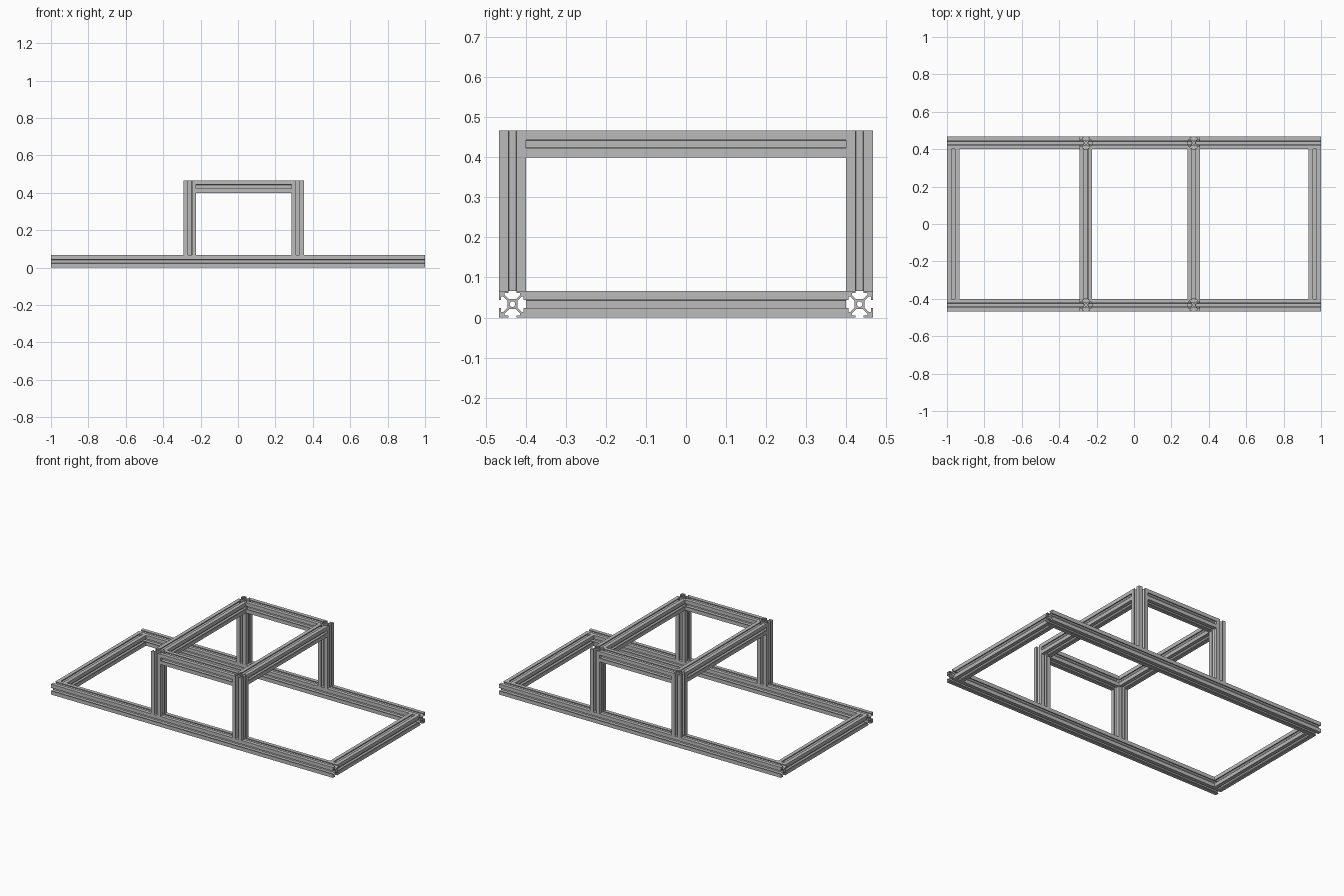
import bpy, bmesh, math
from mathutils import Vector

cube = bpy.data.objects.get("Cube")
if cube:
    bpy.data.objects.remove(cube)

MM = 1 / 300          # the bars are 20 mm square
H = 10 * MM           # half a bar

metal = bpy.data.materials.new("aluminium grey")
metal.use_nodes = True
GREY = (0.5, 0.5, 0.5, 1)
metal.diffuse_color = GREY
metal.node_tree.nodes["Principled BSDF"].inputs["Base Color"].default_value = GREY


def slot_section():
    """Outline of a slotted square bar: one slot side, turned four times."""
    half = [(10, 10), (3, 10), (3, 8.4), (5.8, 8.4), (5.8, 6.9), (2.7, 3.8)]
    side = half + [(-x, y) for x, y in reversed(half[1:])]
    pts = []
    for k in range(4):
        c, s = round(math.cos(k * math.pi / 2)), round(math.sin(k * math.pi / 2))
        pts += [(x * c - y * s, x * s + y * c) for x, y in side]
    return pts


def bore(radius=2.1, n=16):
    return [(radius * math.cos(2 * math.pi * i / n),
             radius * math.sin(2 * math.pi * i / n)) for i in range(n)]


def bar(name, start, end):
    """Extrude the slotted section between two points."""
    start, end = Vector(start), Vector(end)
    axis = end - start
    bm = bmesh.new()
    edges = []
    for loop in (slot_section(), bore()):
        vs = [bm.verts.new((x * MM, y * MM, 0)) for x, y in loop]
        edges += [bm.edges.new((vs[i - 1], vs[i])) for i in range(len(vs))]
    bmesh.ops.triangle_fill(bm, use_beauty=True, edges=edges, normal=(0, 0, 1))
    ext = bmesh.ops.extrude_face_region(bm, geom=bm.faces[:], use_keep_orig=True)
    top = [g for g in ext["geom"] if isinstance(g, bmesh.types.BMVert)]
    bmesh.ops.translate(bm, verts=top, vec=(0, 0, axis.length))
    bmesh.ops.recalc_face_normals(bm, faces=bm.faces[:])
    mesh = bpy.data.meshes.new(name)
    bm.to_mesh(mesh)
    bm.free()
    mesh.materials.append(metal)
    ob = bpy.data.objects.new(name, mesh)
    ob.location = start
    ob.rotation_euler = axis.to_track_quat("Z", "Y").to_euler()
    bpy.context.collection.objects.link(ob)


RAIL_Y = 0.4333       # centre line of the long rails
INNER_Y = RAIL_Y - H
TOP_Z = 0.4667
POST_X = {"right": -0.257, "left": 0.32}

# Long base rails, posts and upper rails, front and back
for where, y in (("front", -RAIL_Y), ("back", RAIL_Y)):
    bar(f"base_rail_{where}", (-1, y, H), (1, y, H))
    for side, x in POST_X.items():
        bar(f"post_{where}_{side}", (x, y, 2 * H), (x, y, TOP_Z))
    bar(f"upper_rail_{where}", (POST_X["right"] + H, y, TOP_Z - H),
        (POST_X["left"] - H, y, TOP_Z - H))

# Cross bars at the base ends and between the posts
for side, x in (("right", H - 1), ("left", 1 - H)):
    bar(f"base_cross_bar_{side}", (x, -INNER_Y, H), (x, INNER_Y, H))
for side, x in POST_X.items():
    bar(f"upper_cross_bar_{side}", (x, -INNER_Y, TOP_Z - H), (x, INNER_Y, TOP_Z - H))
